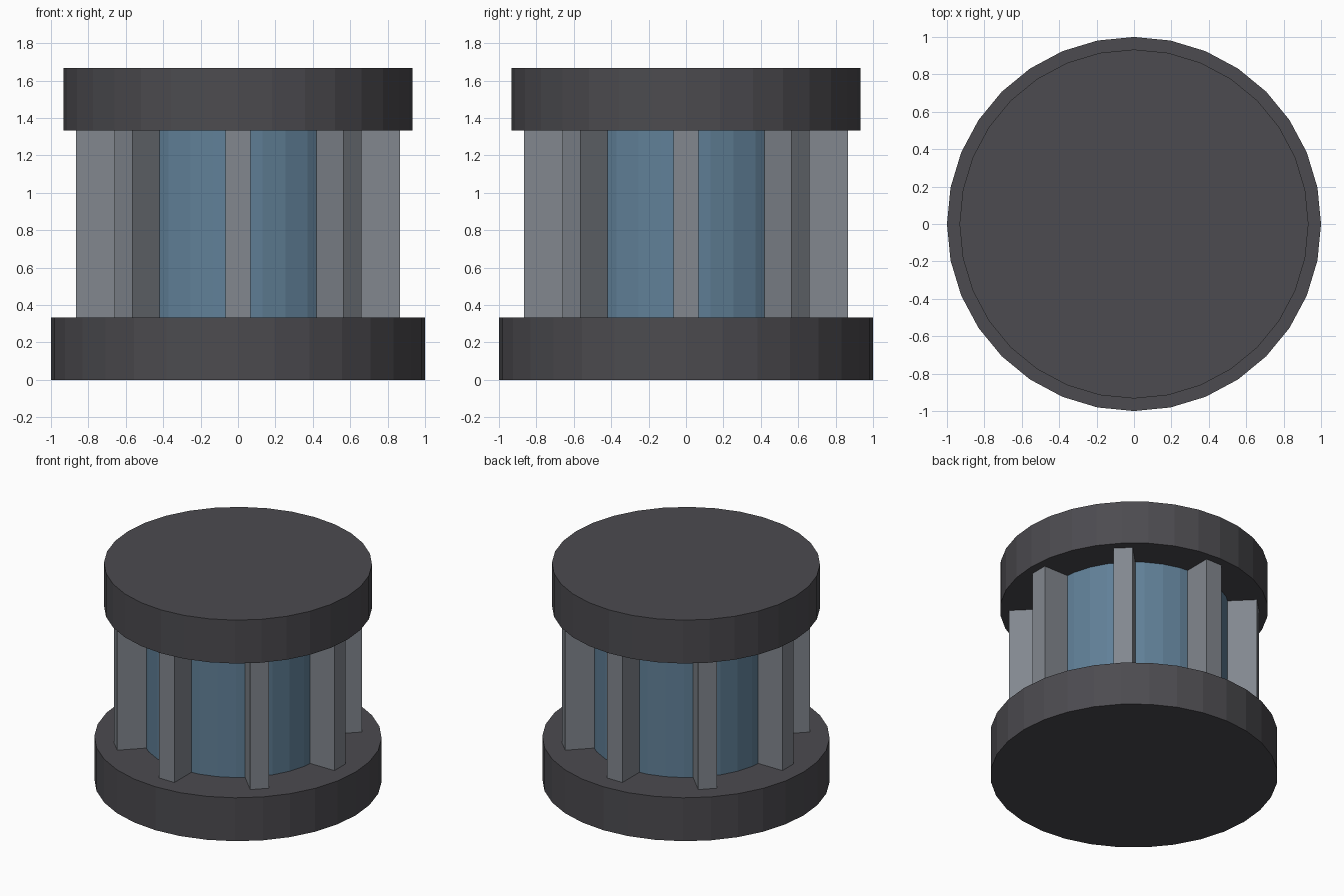
import bpy
import math

default_cube = bpy.data.objects.get("Cube")
if default_cube:
    bpy.data.objects.remove(default_cube, do_unlink=True)


def make_material(name, rgb):
    mat = bpy.data.materials.new(name)
    mat.use_nodes = True
    color = (*rgb, 1.0)
    mat.diffuse_color = color
    mat.node_tree.nodes["Principled BSDF"].inputs["Base Color"].default_value = color
    return mat


charcoal = make_material("charcoal", (0.072, 0.07, 0.079))
steel_grey = make_material("steel_grey", (0.225, 0.245, 0.275))
glass_blue = make_material("glass_blue", (0.118, 0.216, 0.312))

THIRD = 1 / 3
BASE_TOP = THIRD
CAP_BOTTOM = 4 * THIRD
HEIGHT = 5 * THIRD


def cylinder(name, radius, bottom, top, mat):
    bpy.ops.mesh.primitive_cylinder_add(
        vertices=32, radius=radius, depth=top - bottom,
        location=(0, 0, (bottom + top) / 2))
    obj = bpy.context.object
    obj.name = name
    obj.data.materials.append(mat)


def rib(name, angle, inner, outer, width):
    middle = (inner + outer) / 2
    bpy.ops.mesh.primitive_cube_add(
        size=1,
        location=(middle * math.cos(angle), middle * math.sin(angle),
                  (BASE_TOP + CAP_BOTTOM) / 2),
        rotation=(0, 0, angle))
    obj = bpy.context.object
    obj.name = name
    obj.scale = (outer - inner, width, CAP_BOTTOM - BASE_TOP)
    obj.data.materials.append(steel_grey)


# Wide base, inner drum and slightly narrower cap
cylinder("base_disc", 1.0, 0, BASE_TOP, charcoal)
cylinder("core_drum", 2 * THIRD, BASE_TOP, CAP_BOTTOM, glass_blue)
cylinder("cap_disc", 0.933, CAP_BOTTOM, HEIGHT, charcoal)

# Eight upright ribs around the drum
for i in range(8):
    rib(f"rib_{i + 1}", i * math.pi / 4, 0.6, 0.866, 0.133)
